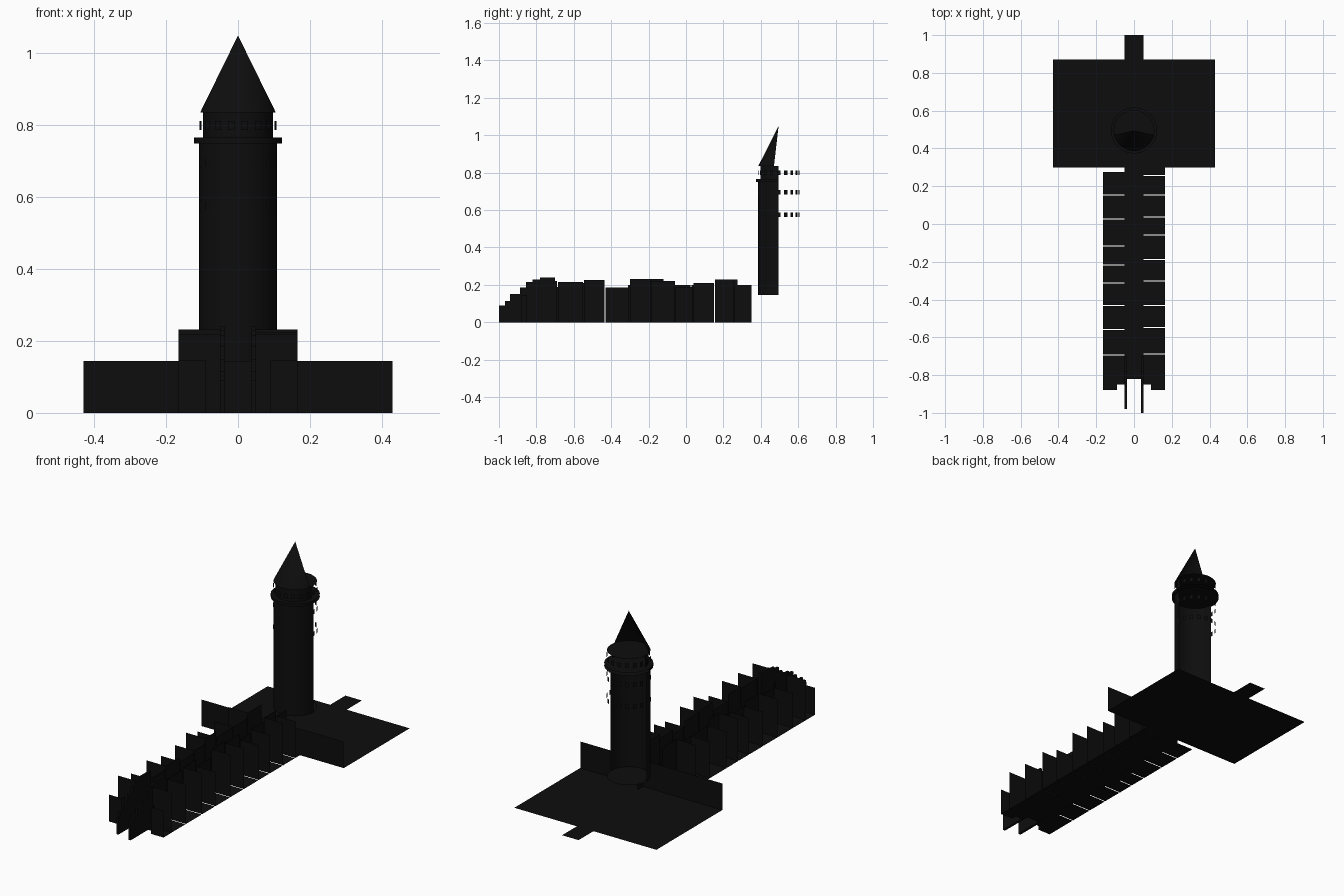
import bpy, bmesh, math
from mathutils import Vector

old = bpy.data.objects.get("Cube")
if old:
    bpy.data.objects.remove(old, do_unlink=True)

black = bpy.data.materials.new("soot_black")
black.use_nodes = True
colour = (0.004, 0.004, 0.004, 1)
black.diffuse_color = colour
black.node_tree.nodes["Principled BSDF"].inputs["Base Color"].default_value = colour


def finish(name, bm, smooth=False):
    mesh = bpy.data.meshes.new(name)
    bm.to_mesh(mesh)
    bm.free()
    mesh.materials.append(black)
    for p in mesh.polygons:
        p.use_smooth = smooth
    obj = bpy.data.objects.new(name, mesh)
    bpy.context.scene.collection.objects.link(obj)
    return obj


def quad(bm, origin, u, v):
    o, u, v = Vector(origin), Vector(u), Vector(v)
    bm.faces.new([bm.verts.new(p) for p in (o, o + u, o + u + v, o + v)])


def panel(name, origin, u, v):
    bm = bmesh.new()
    quad(bm, origin, u, v)
    return finish(name, bm)


def box(name, x, y0, y1, height, width):
    bm = bmesh.new()
    bmesh.ops.create_cube(bm, size=1)
    for v in bm.verts:
        v.co = (x + v.co.x * width, (y0 + y1) / 2 + v.co.y * (y1 - y0),
                (v.co.z + 0.5) * height)
    return finish(name, bm)


# Courtyard, street and castle wall
panel("courtyard", (-0.43, 0.30, 0), (0.86, 0, 0), (0, 0.57, 0))
panel("street", (-0.05, -0.82, 0.001), (0.1, 0, 0), (0, 1.82, 0))
panel("castle_wall", (-0.43, 0.30, 0), (0.86, 0, 0), (0, 0, 0.145))

# House rows: a front panel, a street facade and a floor for each plot
GAP = 0.005
OUT, IN = 0.165, 0.05


def house(name, side, start, end, height):
    bm = bmesh.new()
    length = end - start - GAP
    quad(bm, (side * IN, start, 0), (side * (OUT - IN), 0, 0), (0, 0, height))
    quad(bm, (side * IN, start, 0), (0, length, 0), (0, 0, height))
    quad(bm, (side * IN, start, 0), (side * (OUT - IN), 0, 0), (0, length, 0))
    finish(name, bm)


rows = {
    "left": (1, [-0.81, -0.685, -0.545, -0.43, -0.30, -0.185, -0.055, 0.04, 0.155, 0.26, 0.355],
             [0.22, 0.215, 0.225, 0.187, 0.232, 0.222, 0.19, 0.21, 0.23, 0.2]),
    "right": (-1, [-0.80, -0.69, -0.555, -0.43, -0.31, -0.215, -0.115, 0.03, 0.155, 0.28],
              [0.22, 0.19, 0.21, 0.187, 0.2, 0.232, 0.2, 0.2, 0.23]),
}
for label, (side, cuts, heights) in rows.items():
    for i, h in enumerate(heights):
        house(f"{label}_house_{i + 1}", side, cuts[i], cuts[i + 1], h)
    # Low end house, notched beside the entrance
    bm = bmesh.new()
    quad(bm, (side * 0.09, -0.88, 0), (side * 0.075, 0, 0), (0, 0, 0.147))
    quad(bm, (side * 0.09, -0.88, 0), (side * 0.075, 0, 0), (0, 0.03, 0))
    quad(bm, (side * 0.09, -0.88, 0), (0, 0.03, 0), (0, 0, 0.147))
    quad(bm, (side * IN, -0.85, 0), (side * 0.115, 0, 0), (0, cuts[0] + 0.85, 0))
    finish(f"{label}_end_house", bm)
    # Stepped entrance wall
    steps = [-1.0, -0.968, -0.94, -0.888, -0.856, -0.82, -0.78, -0.70]
    tops = [0.09, 0.115, 0.15, 0.185, 0.215, 0.23, 0.24]
    for i, top in enumerate(tops):
        start = max(steps[i], -1.0 if side > 0 else -0.98)
        box(f"{label}_entrance_step_{i + 1}", side * 0.044, start, steps[i + 1], top, 0.013)

# Half-round tower, open at the back
CY = 0.495


def half_shell(name, profile, trim=0.0, segments=16):
    bm = bmesh.new()
    rings = []
    for r, z in profile:
        ring = []
        for i in range(segments + 1):
            a = math.pi + trim + (math.pi - 2 * trim) * i / segments
            ring.append(bm.verts.new((r * math.cos(a), CY + r * math.sin(a), z)))
        rings.append(ring)
    for low, high in zip(rings, rings[1:]):
        for i in range(segments):
            bm.faces.new((low[i], low[i + 1], high[i + 1], high[i]))
    bmesh.ops.remove_doubles(bm, verts=bm.verts, dist=0.00001)
    return finish(name, bm, True)


def disc(name, radius, z):
    bm = bmesh.new()
    bmesh.ops.create_circle(bm, cap_ends=True, segments=32, radius=radius)
    bmesh.ops.translate(bm, verts=bm.verts, vec=(0, CY, z))
    return finish(name, bm)


half_shell("tower_shaft", [(0.109, 0.145), (0.109, 0.75)])
half_shell("tower_ledge", [(0.122, 0.75), (0.122, 0.766)])
half_shell("tower_top", [(0.098, 0.766), (0.098, 0.836)])
half_shell("tower_spire", [(0.108, 0.836), (0.0, 1.05)], trim=0.23)
disc("tower_base_disc", 0.109, 0.146)
disc("ledge_underside", 0.122, 0.75)
disc("ledge_deck", 0.122, 0.766)
disc("spire_base", 0.108, 0.836)

# Rings of small windows all the way round the tower
COUNT = 18
for k, z in enumerate((0.575, 0.695, 0.80)):
    bm = bmesh.new()
    for i in range(COUNT):
        a = 2 * math.pi * i / COUNT
        out = Vector((math.cos(a), math.sin(a), 0))
        along = Vector((-out.y, out.x, 0)) * 0.018
        corner = Vector((0, CY, z - 0.0125)) + out * 0.111 - along / 2
        quad(bm, corner, along, (0, 0, 0.025))
    finish(f"window_ring_{k + 1}", bm)
